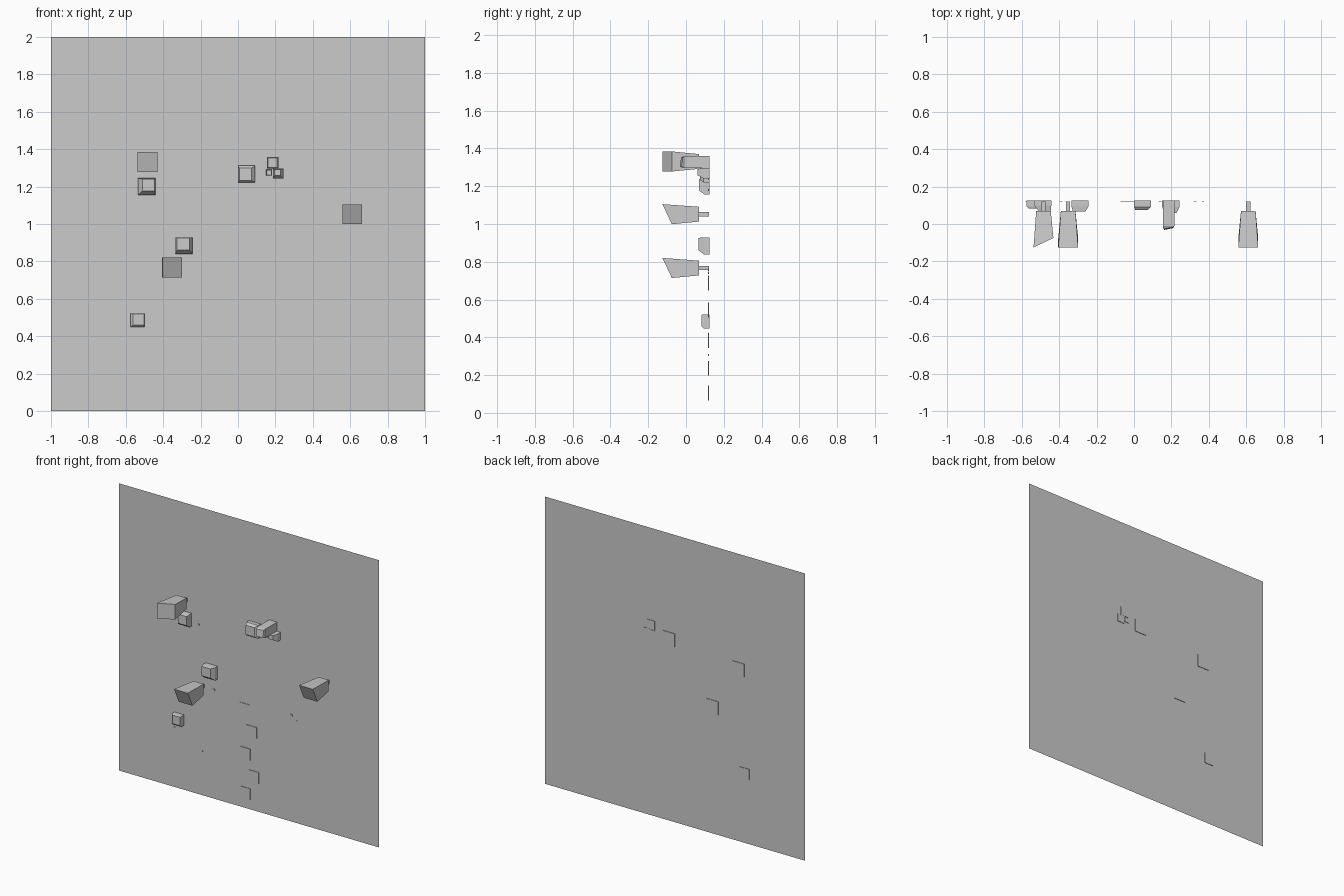
import bpy, bmesh

WALL_Y, BACK_Y = 0.121, 0.125


def finish(name, bm):
    bmesh.ops.recalc_face_normals(bm, faces=bm.faces)
    me = bpy.data.meshes.new(name)
    bm.to_mesh(me)
    bm.free()
    ob = bpy.data.objects.new(name, me)
    bpy.context.collection.objects.link(ob)
    return ob


def loft(name, sections):
    """Bridge four-cornered sections (x0, x1, z0, z1, y or four y values), front to back."""
    bm = bmesh.new()
    rings = []
    for x0, x1, z0, z1, y in sections:
        ys = y if isinstance(y, tuple) else (y,) * 4
        corners = [(x0, z0), (x1, z0), (x1, z1), (x0, z1)]
        rings.append([bm.verts.new((x, yy, z)) for (x, z), yy in zip(corners, ys)])
    for a, b in zip(rings, rings[1:]):
        for i in range(4):
            j = (i + 1) % 4
            bm.faces.new((a[i], a[j], b[j], b[i]))
    bm.faces.new(rings[0])
    bm.faces.new(rings[-1][::-1])
    return finish(name, bm)


def square(cx, cz, w, h, y):
    return (cx - w / 2, cx + w / 2, cz - h / 2, cz + h / 2, y)


# Wall sheet
bm = bmesh.new()
bm.faces.new([bm.verts.new((x, WALL_Y, z)) for x, z in ((-1, 0), (1, 0), (1, 2), (-1, 2))])
finish("wall", bm)

# Large tapered blocks on stems; corner y order: lower left, lower right, upper right, upper left
LOW_CUT = (-0.075, -0.075, -0.125, -0.125)
SIDE_CUT = (-0.125, -0.075, -0.075, -0.125)
for i, (x, z, front) in enumerate([(-0.484, 1.331, SIDE_CUT),
                                   (-0.352, 0.767, LOW_CUT),
                                   (0.611, 1.052, LOW_CUT)]):
    loft(f"large_block_{i}", [square(x, z, 0.106, 0.106, front),
                              square(x, z, 0.078, 0.078, 0.07)])
    loft(f"large_block_stem_{i}", [square(x, z, 0.022, 0.022, 0.07),
                                   square(x, z, 0.022, 0.022, WALL_Y)])

# Faceted knobs: centre, size, rim y, front y, front scale, front shift
knobs = [
    (-0.488, 1.200, 0.092, 0.090, 0.100, 0.070, 0.70, 0.010, 0.008),
    (0.046, 1.267, 0.092, 0.092, 0.092, 0.075, 0.72, -0.006, 0.0),
    (-0.289, 0.884, 0.092, 0.090, 0.095, 0.066, 0.72, -0.004, 0.010),
    (-0.537, 0.485, 0.074, 0.074, 0.093, 0.082, 0.80, 0.004, 0.004),
    (0.215, 1.269, 0.056, 0.054, 0.090, 0.060, 0.60, -0.004, 0.006),
    (0.166, 1.275, 0.034, 0.034, 0.105, 0.082, 0.80, 0.0, 0.0),
]
for i, (x, z, w, h, rim, front, s, dx, dz) in enumerate(knobs):
    loft(f"knob_{i}", [square(x + dx, z + dz, w * s, h * s, front),
                       square(x, z, w, h, rim),
                       square(x, z, w, h, BACK_Y)])

# Long bar projecting from the small cluster
loft("long_bar", [square(0.185, 1.328, 0.048, 0.050, (-0.032, -0.022, -0.018, -0.026)),
                  square(0.185, 1.328, 0.062, 0.062, -0.010),
                  square(0.185, 1.328, 0.062, 0.062, BACK_Y)])

# Thin stepping tiles rising up the middle
for i, (x, z) in enumerate([(-0.027, 0.105), (0.038, 0.236), (-0.027, 0.382),
                            (0.022, 0.545), (-0.034, 0.688)]):
    loft(f"step_tile_{i}", [square(x, z, 0.078, 0.078, 0.117),
                            square(x, z, 0.078, 0.078, WALL_Y)])

# Tiny studs
for i, (x, z, s) in enumerate([(-0.390, 1.181, 0.014), (-0.270, 0.758, 0.014),
                               (0.139, 1.240, 0.014), (0.326, 0.741, 0.016),
                               (0.369, 0.710, 0.012), (-0.575, 0.420, 0.009),
                               (-0.361, 0.306, 0.012)]):
    loft(f"stud_{i}", [square(x, z, s, s * 0.8, 0.117),
                       square(x, z, s, s * 0.8, WALL_Y)])
